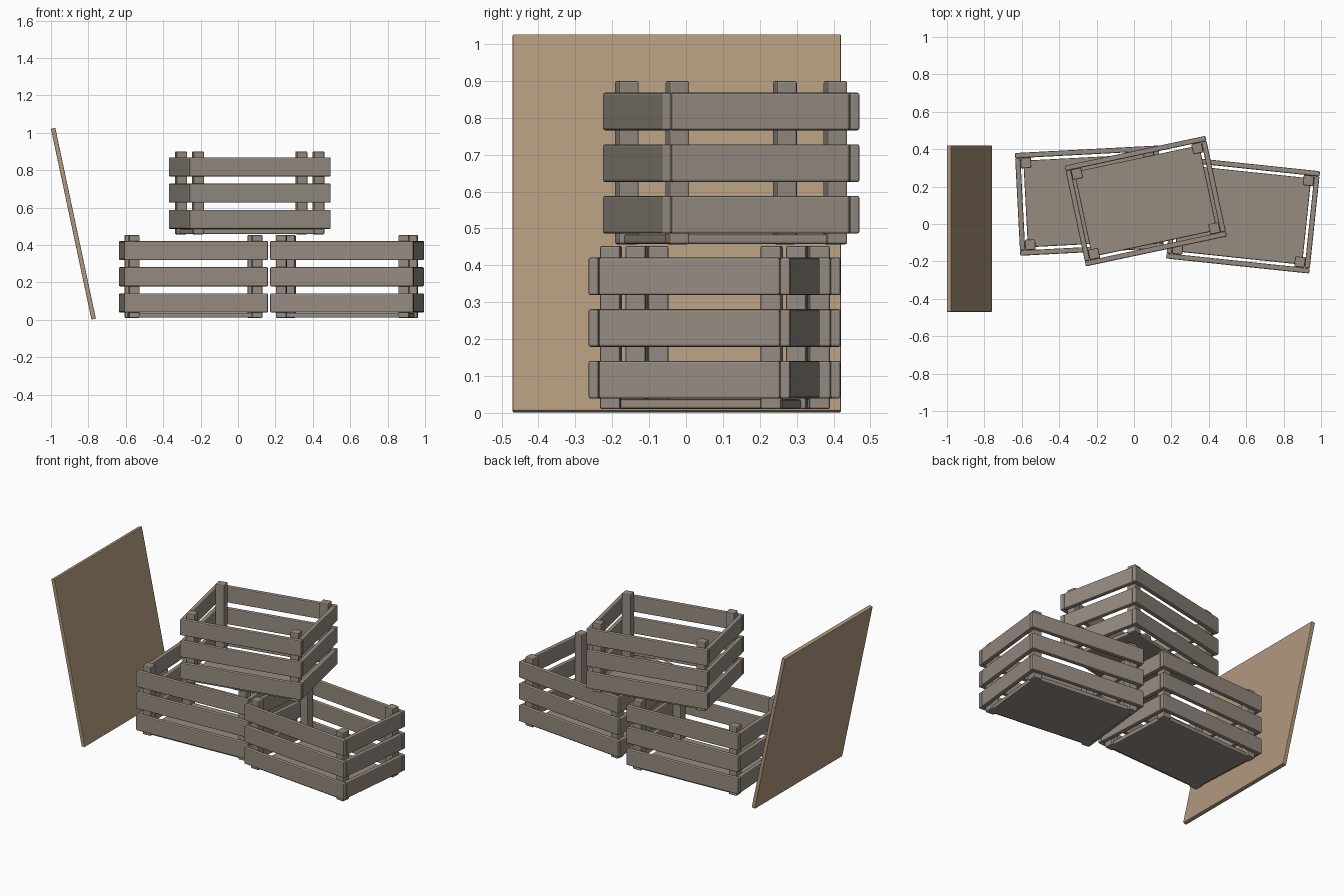
import bpy
import math
from mathutils import Matrix

if "Cube" in bpy.data.objects:
    bpy.data.objects.remove(bpy.data.objects["Cube"])

L, W = 0.77, 0.55      # crate outer length and width
T = 0.028              # plank thickness
POST = 0.056           # corner post side


def material(name, rgb):
    m = bpy.data.materials.new(name)
    m.diffuse_color = (*rgb, 1.0)
    m.use_nodes = True
    m.node_tree.nodes["Principled BSDF"].inputs["Base Color"].default_value = m.diffuse_color
    return m


GREY_WOOD = material("weathered grey wood", (0.305, 0.262, 0.222))
TAN_WOOD = material("tan board wood", (0.440, 0.318, 0.205))


def box(name, size, matrix, mat, bevel):
    """Box with softly rounded edges, placed by a matrix."""
    bpy.ops.mesh.primitive_cube_add(size=1)
    ob = bpy.context.object
    ob.name = name
    ob.data.transform(Matrix.Diagonal((*size, 1.0)))
    ob.matrix_world = matrix
    ob.data.materials.append(mat)
    mod = ob.modifiers.new("rounded edges", "BEVEL")
    mod.width = bevel
    mod.segments = 2
    return ob


def crate(label, x, y, z, degrees):
    """Slatted crate: floor, four posts, three rows of planks."""
    base = Matrix.Translation((x, y, z)) @ Matrix.Rotation(math.radians(degrees), 4, "Z")

    def part(name, size, pos):
        box(f"{label}_{name}", size, base @ Matrix.Translation(pos), GREY_WOOD, 0.006)

    # floor board, leaving a narrow gap inside the planks
    part("floor", (L - 2 * T - 0.03, W - 2 * T - 0.03, 0.026), (0, 0, 0.014))

    # corner posts
    px, py = L / 2 - T - POST / 2, W / 2 - T - POST / 2
    for sx in (-1, 1):
        for sy in (-1, 1):
            part("post", (POST, POST, 0.443), (sx * px, sy * py, 0.2215))

    # three rows of wall planks
    for row in range(3):
        zc = 0.08 + 0.14 * row
        for s in (-1, 1):
            part("long_plank", (L, T, 0.102), (0, s * (W - T) / 2, zc))
            part("short_plank", (T, W - 2 * T, 0.102), (s * (L - T) / 2, 0, zc))


# two crates on the ground, one stacked across them
crate("left_crate", -0.238, 0.125, 0.01, 3)
crate("right_crate", 0.583, 0.049, 0.01, -6)
crate("top_crate", 0.0625, 0.1225, 0.457, 12)

# leaning board
box("leaning_board", (0.024, 0.89, 1.043),
    Matrix.Translation((-0.88, -0.025, 0.5135)) @ Matrix.Rotation(math.radians(-12), 4, "Y"),
    TAN_WOOD, 0.003)
